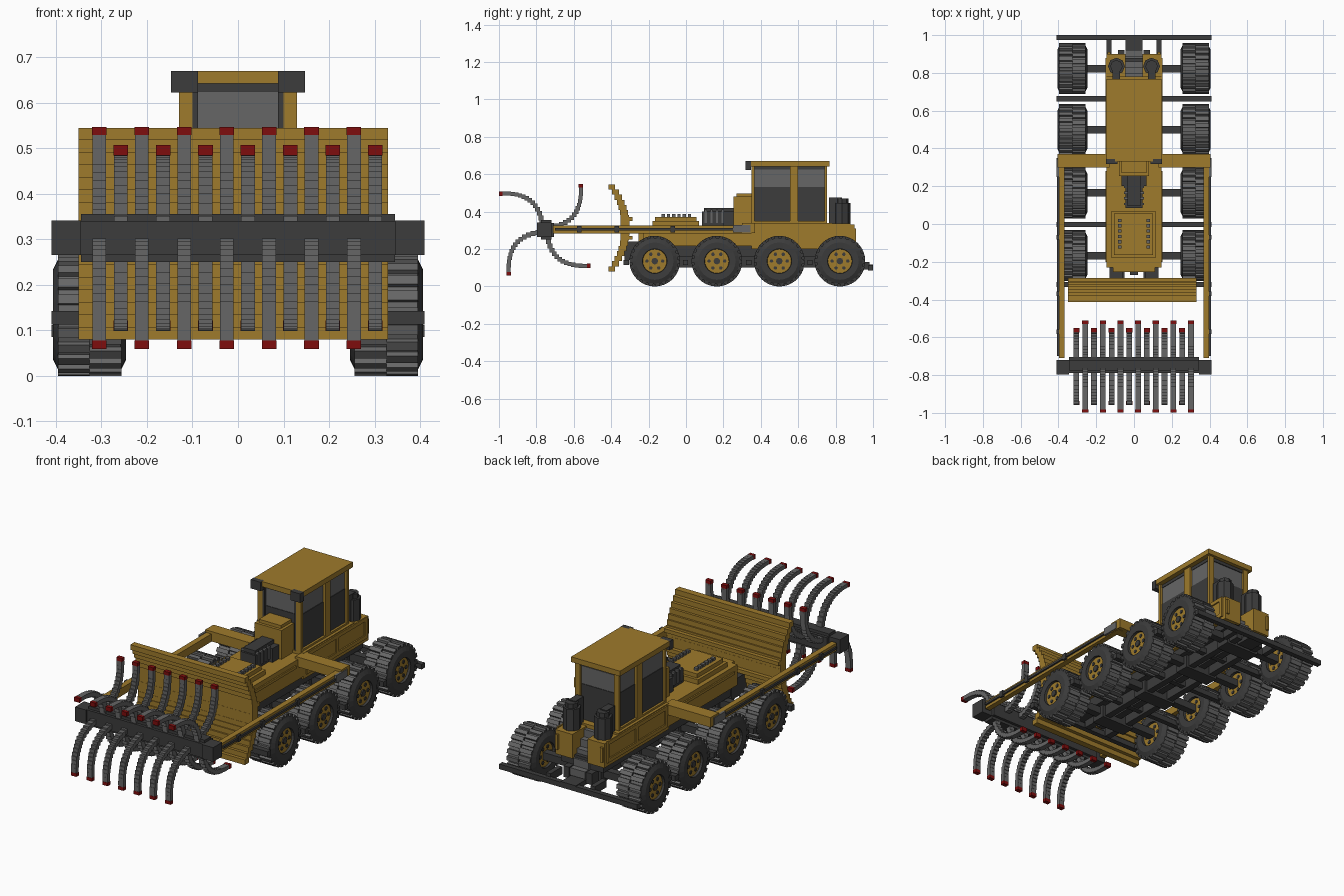
import bpy, bmesh, math
from mathutils import Matrix, Vector

old = bpy.data.objects.get("Cube")
if old:
    bpy.data.objects.remove(old, do_unlink=True)


def material(name, rgb):
    m = bpy.data.materials.new(name)
    m.use_nodes = True
    m.diffuse_color = (*rgb, 1)
    bsdf = m.node_tree.nodes["Principled BSDF"]
    bsdf.inputs["Base Color"].default_value = (*rgb, 1)
    bsdf.inputs["Roughness"].default_value = 0.8
    return m


YELLOW = material("machine_yellow", (0.342, 0.196, 0.025))
DARK = material("dark_grey", (0.045, 0.045, 0.045))
GREY = material("steel_grey", (0.133, 0.133, 0.133))
RED = material("tip_red", (0.21, 0.004, 0.004))


def add_box(bm, b, mat=0, rot=None):
    """Axis-aligned box (x0, x1, y0, y1, z0, z1), optionally rotated."""
    x0, x1, y0, y1, z0, z1 = b
    m = Matrix.Translation(((x0 + x1) / 2, (y0 + y1) / 2, (z0 + z1) / 2)) @ \
        Matrix.Diagonal((x1 - x0, y1 - y0, z1 - z0, 1))
    vs = bmesh.ops.create_cube(bm, size=1, matrix=(rot @ m) if rot else m)["verts"]
    for f in {f for v in vs for f in v.link_faces}:
        f.material_index = mat


def add_cylinder(bm, r, depth, matrix, mat=0, sides=12):
    vs = bmesh.ops.create_cone(bm, cap_ends=True, segments=sides, radius1=r, radius2=r,
                               depth=depth, matrix=matrix)["verts"]
    for f in {f for v in vs for f in v.link_faces}:
        f.material_index = mat


def finish(bm, name, *mats):
    me = bpy.data.meshes.new(name)
    bm.normal_update()
    bm.to_mesh(me)
    bm.free()
    for m in mats:
        me.materials.append(m)
    ob = bpy.data.objects.new(name, me)
    bpy.context.scene.collection.objects.link(ob)
    return ob


def boxes(name, mat, *items, mirror=False):
    bm = bmesh.new()
    for b in items:
        add_box(bm, b)
        if mirror:
            add_box(bm, (-b[1], -b[0], *b[2:]))
    return finish(bm, name, mat)


# ---- wheels: lathed tyre, staggered lugs, hub with bolts
TURN = Matrix.Rotation(math.pi / 2, 4, 'Y')


def build_wheel():
    bm = bmesh.new()
    profile = [(-0.05, 0.062), (-0.078, 0.066), (-0.08, 0.1), (-0.068, 0.124),
               (0.068, 0.124), (0.08, 0.1), (0.078, 0.066), (0.05, 0.062)]
    vs = [bm.verts.new((x, 0, r)) for x, r in profile]
    es = [bm.edges.new(p) for p in zip(vs, vs[1:])]
    bmesh.ops.spin(bm, geom=vs + es, cent=(0, 0, 0), axis=(1, 0, 0), steps=24,
                   angle=math.tau, use_merge=True)
    bmesh.ops.remove_doubles(bm, verts=bm.verts[:], dist=1e-4)
    bmesh.ops.recalc_face_normals(bm, faces=bm.faces[:])
    n = 22
    for i in range(n):
        for side in (0, 1):
            rot = Matrix.Rotation(math.tau * (i + side * 0.4) / n, 4, 'X')
            add_box(bm, (-0.07 + 0.07 * side, 0.07 * side, -0.011, 0.011, 0.112, 0.135), 0, rot)
    # tread faces are steel grey, side walls dark
    bm.normal_update()
    for f in bm.faces:
        c = f.calc_center_median()
        f.material_index = 1 if abs(f.normal.x) < 0.5 and math.hypot(c.y, c.z) > 0.115 else 0
    add_cylinder(bm, 0.068, 0.13, TURN, 2, 16)
    add_cylinder(bm, 0.018, 0.144, TURN, 0, 8)
    for i in range(6):
        a = math.tau * i / 6
        add_cylinder(bm, 0.010, 0.138, Matrix.Translation((0, 0.042 * math.cos(a), 0.042 * math.sin(a))) @ TURN, 0, 6)
    return finish(bm, "wheel", DARK, GREY, YELLOW)


WHEEL_Y = (-0.167, 0.165, 0.499, 0.823)
first = build_wheel()
for i, y in enumerate(WHEEL_Y):
    for side in (-1, 1):
        ob = first
        if (i, side) != (0, -1):
            ob = first.copy()
            bpy.context.scene.collection.objects.link(ob)
        ob.name = f"wheel_{'left' if side > 0 else 'right'}_{i + 1}"
        ob.location = (side * 0.326, y, 0.135)
        ob.rotation_euler.z = math.pi if side < 0 else 0

# ---- chassis: rails, axles, cross bars, bumper
boxes("chassis_rails", DARK, (0.05, 0.085, -0.29, 0.92, 0.10, 0.16),
      (0.0, 0.02, -0.27, 0.9, 0.12, 0.15), mirror=True)
boxes("axles", DARK, *[(-0.26, 0.26, y - 0.02, y + 0.02, 0.115, 0.155) for y in WHEEL_Y])
boxes("axle_housings", DARK, *[(-0.1, 0.1, y - 0.04, y + 0.04, 0.09, 0.2) for y in WHEEL_Y])
boxes("cross_bars", DARK, *[(-0.41, 0.41, y - 0.014, y + 0.014, 0.113, 0.142)
                            for y in (-0.32, -0.003, 0.335, 0.663)])
boxes("rear_bumper", DARK, (-0.41, 0.41, 0.973, 1.0, 0.085, 0.112),
      (-0.045, 0.045, 0.88, 1.0, 0.09, 0.116))
boxes("bumper_brackets", DARK, (0.118, 0.145, 0.88, 0.98, 0.09, 0.13), mirror=True)
boxes("blade_mounts", DARK, (0.06, 0.13, -0.33, -0.2, 0.14, 0.24), mirror=True)
boxes("belly_plate", DARK, (-0.125, 0.125, -0.24, 0.88, 0.16, 0.215))

# ---- body
boxes("front_body", YELLOW, (-0.145, 0.145, -0.23, 0.35, 0.215, 0.325),
      (-0.11, 0.11, -0.255, -0.23, 0.215, 0.325))
boxes("rear_body", YELLOW, (-0.145, 0.145, 0.35, 0.78, 0.2, 0.34))
boxes("rear_fenders", YELLOW, (0.045, 0.145, 0.77, 0.9, 0.2, 0.33),
      (0.125, 0.14, 0.9, 0.91, 0.23, 0.31), mirror=True)
boxes("side_panel_frames", YELLOW, (0.145, 0.152, 0.37, 0.88, 0.315, 0.335),
      (0.145, 0.152, 0.37, 0.88, 0.22, 0.24), (0.145, 0.152, 0.37, 0.39, 0.24, 0.315),
      (0.145, 0.152, 0.62, 0.64, 0.24, 0.315), (0.145, 0.152, 0.86, 0.88, 0.24, 0.315),
      (0.145, 0.152, -0.2, 0.28, 0.285, 0.3), mirror=True)
boxes("hood", YELLOW, (-0.12, 0.115, -0.18, 0.07, 0.325, 0.35),
      (-0.105, 0.1, -0.165, 0.055, 0.35, 0.372))
boxes("hood_bolts", GREY, *[(s * 0.075 - 0.01, s * 0.075 + 0.01, -0.13 + k * 0.028, -0.113 + k * 0.028, 0.37, 0.386)
                            for k in range(6) for s in (-1, 1)])

# ---- engine block ahead of the cab
boxes("engine_block", DARK, (-0.045, 0.045, 0.085, 0.26, 0.325, 0.4),
      (-0.035, 0.035, 0.095, 0.26, 0.4, 0.42), (-0.065, 0.065, 0.2, 0.26, 0.325, 0.40))
boxes("engine_ribs", GREY, *[(-0.052, 0.052, 0.1 + k * 0.03, 0.112 + k * 0.03, 0.34, 0.41) for k in range(4)])
boxes("engine_cowl", YELLOW, (-0.08, 0.08, 0.255, 0.36, 0.325, 0.48),
      (-0.065, 0.065, 0.27, 0.36, 0.48, 0.497))

# ---- cab
boxes("cab_lower_panels", DARK, (-0.118, 0.118, 0.36, 0.745, 0.34, 0.53))
boxes("cab_glass", GREY, (-0.115, 0.115, 0.363, 0.742, 0.53, 0.627))
boxes("cab_top_frame", DARK, (-0.118, 0.118, 0.358, 0.747, 0.625, 0.642))
boxes("cab_front_frame", DARK, (0.088, 0.1, 0.352, 0.37, 0.34, 0.63), mirror=True)
boxes("cab_pillars", YELLOW, (0.1, 0.13, 0.35, 0.365, 0.34, 0.642),
      (0.1, 0.13, 0.555, 0.6, 0.34, 0.642), (0.1, 0.13, 0.74, 0.755, 0.34, 0.642),
      (0.1, 0.13, 0.35, 0.755, 0.335, 0.35), mirror=True)
boxes("cab_roof", YELLOW, (-0.145, 0.145, 0.345, 0.768, 0.642, 0.67),
      (-0.1, 0.1, 0.33, 0.345, 0.642, 0.67))
boxes("roof_lights", DARK, (0.088, 0.147, 0.318, 0.348, 0.622, 0.67), mirror=True)

# ---- exhaust drums and rear steps
bm = bmesh.new()
for s in (-1, 1):
    add_cylinder(bm, 0.045, 0.12, Matrix.Translation((s * 0.093, 0.835, 0.385)), 0, 8)
    add_cylinder(bm, 0.033, 0.15, Matrix.Translation((s * 0.093, 0.835, 0.395)), 0, 8)
    add_box(bm, (s * 0.093 - 0.02, s * 0.093 + 0.02, 0.765, 0.835, 0.33, 0.475))
finish(bm, "exhaust_drums", DARK)
boxes("rear_steps", GREY, *[(-0.045, 0.045, 0.77 + 0.03 * k, 0.8 + 0.03 * k, 0.12, 0.32 - 0.04 * k) for k in range(5)])

# ---- lift arms
boxes("arm_cross_beam", YELLOW, (-0.405, -0.13, 0.30, 0.37, 0.285, 0.338),
      (0.13, 0.405, 0.30, 0.37, 0.285, 0.338))
boxes("lift_arms", YELLOW, (0.368, 0.398, -0.71, 0.35, 0.283, 0.325), mirror=True)
boxes("arm_rods", DARK, (0.398, 0.407, -0.7, 0.28, 0.298, 0.311),
      *[(0.396, 0.41, y - 0.012, y + 0.012, 0.288, 0.322) for y in (-0.57, -0.37, -0.07)], mirror=True)
boxes("arm_pivots", GREY, (0.398, 0.41, 0.25, 0.345, 0.288, 0.328), mirror=True)

# ---- dozer blade: stacked slabs following a curve
bm = bmesh.new()
N = 17
for k in range(N):
    t = (k + 0.5) / N * 2 - 1
    y = -0.302 - 0.088 * abs(t) ** 2.2
    z = 0.08 + 0.465 * k / N
    add_box(bm, (-0.35, 0.33, y - 0.048 + 0.014 * abs(t), y, z, z + 0.465 / N))
finish(bm, "dozer_blade", YELLOW)
boxes("blade_ribs", YELLOW, (-0.35, 0.33, -0.312, -0.285, 0.25, 0.27), (-0.35, 0.33, -0.312, -0.285, 0.35, 0.37))

# ---- reel shaft and four rows of curved tines
HUB = Vector((0, -0.755, 0.303))
boxes("reel_shaft", DARK, (-0.345, 0.345, -0.79, -0.705, 0.265, 0.34),
      (-0.345, 0.345, -0.775, -0.72, 0.25, 0.355))
boxes("reel_end_caps", DARK, (0.345, 0.41, -0.797, -0.72, 0.265, 0.341), mirror=True)
CURVE = [Vector(p) for p in ((-0.015, 0.035), (-0.035, 0.175), (-0.14, 0.197), (-0.23, 0.193))]
STEPS = 15
bm = bmesh.new()
for q in range(4):
    x_shift = 0.047 if q % 2 == 0 else 0
    for i in range(7):
        x = -0.305 + 0.0933 * i + x_shift
        for k in range(STEPS):
            t = k / (STEPS - 1)
            w = ((1 - t) ** 3, 3 * t * (1 - t) ** 2, 3 * t * t * (1 - t), t ** 3)
            a, b = sum((c * f for c, f in zip(CURVE, w)), Vector((0, 0)))
            for _ in range(q):          # quarter turns around the shaft
                a, b = b, -a
            y, z, h = HUB.y + a, HUB.z + b, 0.0135 - 0.003 * t
            add_box(bm, (x - 0.015, x + 0.015, y - h, y + h, z - h, z + h), 0)
            if k == STEPS - 1:          # red tip
                h += 0.001
                u, v = (1, 0) if q % 2 == 0 else (0, 1)
                s = -1 if q in (0, 3) else 1
                y, z = y + s * u * 0.005, z + s * v * 0.005
                hy, hz = (0.009, h) if u else (h, 0.009)
                add_box(bm, (x - 0.016, x + 0.016, y - hy, y + hy, z - hz, z + hz), 1)
finish(bm, "reel_tines", GREY, RED)
